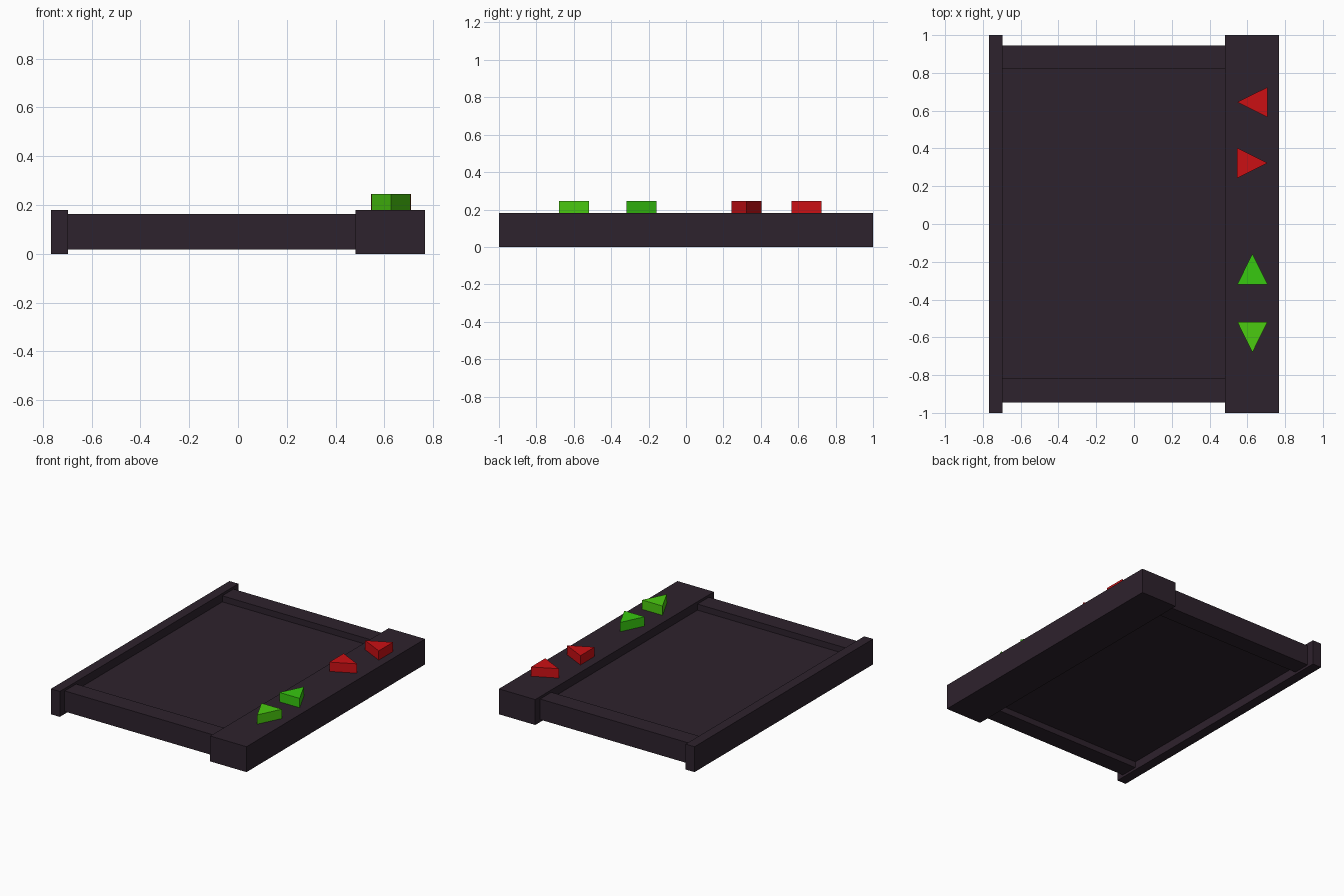
import bpy, bmesh
from math import radians
from mathutils import Matrix

if "Cube" in bpy.data.objects:
    bpy.data.objects.remove(bpy.data.objects["Cube"])


def material(name, rgb):
    m = bpy.data.materials.new(name)
    m.diffuse_color = (*rgb, 1)
    m.use_nodes = True
    m.node_tree.nodes["Principled BSDF"].inputs["Base Color"].default_value = m.diffuse_color
    return m


dark = material("dark_plastic", (0.027, 0.016, 0.026))
red = material("red", (0.6, 0.005, 0.007))
green = material("green", (0.038, 0.58, 0.005))
light_green = material("light_green", (0.07, 0.6, 0.005))


def finish(name, bm, mat):
    bmesh.ops.recalc_face_normals(bm, faces=bm.faces)
    mesh = bpy.data.meshes.new(name)
    bm.to_mesh(mesh)
    bm.free()
    mesh.materials.append(mat)
    bpy.context.collection.objects.link(bpy.data.objects.new(name, mesh))


def box(name, x, y, z):
    bm = bmesh.new()
    bmesh.ops.create_cube(bm, size=1)
    for v in bm.verts:
        v.co = [a + (b - a) * (c + 0.5) for (a, b), c in zip((x, y, z), v.co)]
    finish(name, bm, dark)


def arrow(name, x, y, angle, mat):
    # Triangular prism pointing along +x before rotation
    bm = bmesh.new()
    tri = [bm.verts.new(p) for p in ((0.081, 0, 0), (-0.081, 0.08, 0), (-0.081, -0.08, 0))]
    face = bm.faces.new(tri)
    new = bmesh.ops.extrude_face_region(bm, geom=[face])["geom"]
    top = [g for g in new if isinstance(g, bmesh.types.BMVert)]
    bmesh.ops.translate(bm, verts=top, vec=(0, 0, 0.067))
    bm.transform(Matrix.Translation((x, y, 0.179)) @ Matrix.Rotation(radians(angle), 4, 'Z'))
    finish(name, bm, mat)


# Side rails
box("narrow_rail", (-0.767, -0.697), (-1, 1), (0, 0.18))
box("button_rail", (0.482, 0.767), (-1, 1), (0, 0.18))

# End bars and recessed panel
box("front_bar", (-0.70, 0.485), (-0.945, -0.817), (0.017, 0.163))
box("back_bar", (-0.70, 0.485), (0.82, 0.945), (0.017, 0.163))
box("panel", (-0.70, 0.485), (-0.82, 0.825), (0.06, 0.12))

# Arrow buttons on the wide rail
for name, y, angle, mat in (
    ("left_arrow", 0.645, 180, red),
    ("right_arrow", 0.323, 0, red),
    ("up_arrow", -0.238, 90, green),
    ("down_arrow", -0.599, -90, light_green),
):
    arrow(name, 0.627, y, angle, mat)
